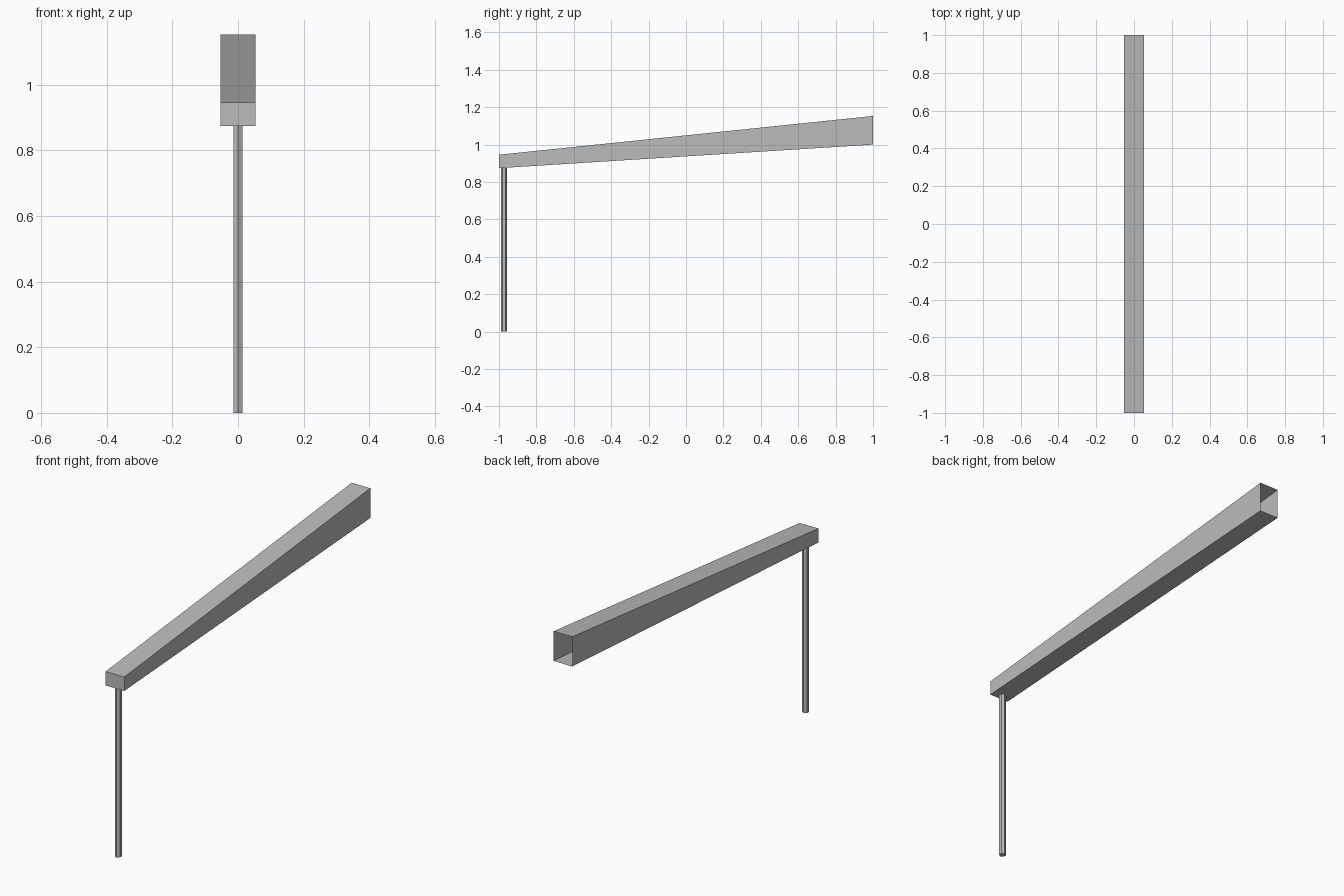
import bpy
import bmesh
from math import pi
from mathutils import Matrix

cube = bpy.data.objects.get("Cube")
if cube:
    bpy.data.objects.remove(cube)

# One plain grey for everything
GREY = (0.5, 0.5, 0.5, 1)
grey = bpy.data.materials.new("grey metal")
grey.use_nodes = True
grey.diffuse_color = GREY
grey.node_tree.nodes["Principled BSDF"].inputs["Base Color"].default_value = GREY


def add_object(name, bm):
    bmesh.ops.recalc_face_normals(bm, faces=bm.faces)
    mesh = bpy.data.meshes.new(name)
    bm.to_mesh(mesh)
    bm.free()
    mesh.materials.append(grey)
    obj = bpy.data.objects.new(name, mesh)
    bpy.context.collection.objects.link(obj)
    return obj


# Tapered hollow beam: a side profile extruded across x, open at the back
HALF_WIDTH = 0.053
profile = [(-1, 0.874), (1, 1.0), (1, 1.153), (-1, 0.946)]
bm = bmesh.new()
side = bm.faces.new([bm.verts.new((-HALF_WIDTH, y, z)) for y, z in profile])
extruded = bmesh.ops.extrude_face_region(bm, geom=[side], use_keep_orig=True)
moved = [v for v in extruded["geom"] if isinstance(v, bmesh.types.BMVert)]
bmesh.ops.translate(bm, verts=moved, vec=(2 * HALF_WIDTH, 0, 0))
bmesh.ops.recalc_face_normals(bm, faces=bm.faces)
open_end = [f for f in bm.faces if f.calc_center_median().y > 0.9]
bmesh.ops.delete(bm, geom=open_end, context="FACES_ONLY")
add_object("tapered_beam", bm)

# Slim six-sided post under the front end, one corner facing forward
POST_HEIGHT = 0.876
POST_RADIUS = 0.0165
bm = bmesh.new()
bmesh.ops.create_cone(bm, cap_ends=True, segments=6, radius1=POST_RADIUS,
                      radius2=POST_RADIUS, depth=POST_HEIGHT)
# Put a corner on the y axis whatever the starting angle
corner = max(bm.verts, key=lambda v: abs(v.co.y))
if abs(corner.co.x) > 0.001:
    bmesh.ops.rotate(bm, verts=bm.verts, matrix=Matrix.Rotation(pi / 6, 3, "Z"))
bmesh.ops.translate(bm, verts=bm.verts, vec=(0, -0.973, POST_HEIGHT / 2))
add_object("front_post", bm)
